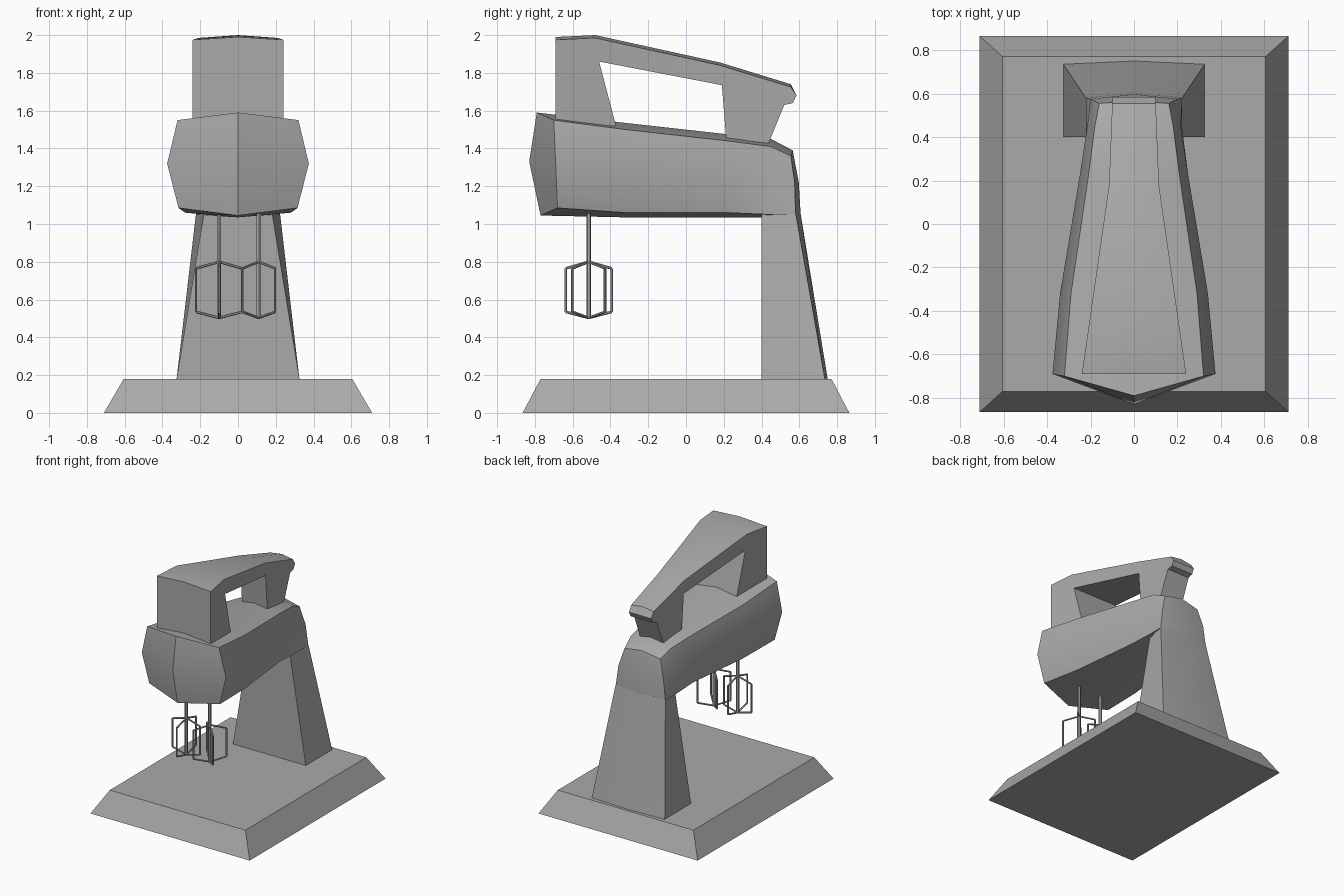
import bpy
import bmesh
import math
from mathutils import Vector

old_cube = bpy.data.objects.get("Cube")
if old_cube:
    bpy.data.objects.remove(old_cube, do_unlink=True)

# One plain grey for the whole mixer
grey = bpy.data.materials.new("plain_grey")
grey.use_nodes = True
grey.diffuse_color = (0.4, 0.4, 0.4, 1)
grey.node_tree.nodes["Principled BSDF"].inputs["Base Color"].default_value = grey.diffuse_color


def finish(name, bm, smooth_angle=None):
    """Turn a bmesh into a named, coloured object."""
    bmesh.ops.recalc_face_normals(bm, faces=bm.faces)
    mesh = bpy.data.meshes.new(name)
    bm.to_mesh(mesh)
    bm.free()
    mesh.materials.append(grey)
    obj = bpy.data.objects.new(name, mesh)
    bpy.context.collection.objects.link(obj)
    if smooth_angle:
        bpy.ops.object.select_all(action='DESELECT')
        obj.select_set(True)
        bpy.context.view_layer.objects.active = obj
        bpy.ops.object.shade_smooth_by_angle(angle=math.radians(smooth_angle))
    return obj


def mirrored_ring(half):
    """Complete a half outline whose first and last points lie on x = 0."""
    return half + [(-x, y, z) for x, y, z in reversed(half[1:-1])]


def loft(bm, rings):
    """Skin closed rings of equal length, returning their vertices."""
    loops = [[bm.verts.new(p) for p in ring] for ring in rings]
    for a, b in zip(loops, loops[1:]):
        for i in range(len(a)):
            j = (i + 1) % len(a)
            bm.faces.new((a[i], a[j], b[j], b[i]))
    return loops


# Base plate with sloping sides
def rectangle(x, y, z):
    return [(-x, -y, z), (x, -y, z), (x, y, z), (-x, y, z)]


bm = bmesh.new()
bottom, top = loft(bm, [rectangle(0.71, 0.865, 0), rectangle(0.605, 0.77, 0.18)])
bm.faces.new(bottom)
bm.faces.new(top)
finish("base_plate", bm)


# Column, tapering upwards with a faintly ridged back
def column_ring(front_x, back_x, back_y, ridge_y, z):
    return mirrored_ring([(0, 0.4, z), (front_x, 0.4, z), (back_x, back_y, z), (0, ridge_y, z)])


bm = bmesh.new()
bottom, top = loft(bm, [column_ring(0.325, 0.325, 0.735, 0.75, 0.18),
                        column_ring(0.18, 0.222, 0.58, 0.606, 1.06)])
bm.faces.new(bottom)
bm.faces.new(top)
finish("column", bm, 30)


# Motor head: sections run top, upper corner, side, lower corner, bottom
def section(y, upper, side, lower, top_z, bottom_z):
    return [(0, y, top_z), (upper[0], y, upper[1]), (side[0], y, side[1]),
            (lower[0], y, lower[1]), (0, y, bottom_z)]


front = [(0, -0.79, 1.59), (0.32, -0.7, 1.55), (0.375, -0.69, 1.32),
         (0.315, -0.68, 1.085), (0, -0.77, 1.045)]
back = [(0, 0.565, 1.39), (0.16, 0.555, 1.36), (0.2, 0.575, 1.22),
        (0.222, 0.58, 1.05), (0, 0.607, 1.05)]
halves = [front,
          section(-0.32, (0.29, 1.5), (0.34, 1.285), (0.28, 1.06), 1.535, 1.035),
          section(0.22, (0.21, 1.44), (0.25, 1.25), (0.22, 1.06), 1.475, 1.035),
          section(0.45, (0.18, 1.41), (0.215, 1.24), (0.22, 1.05), 1.45, 1.035),
          back]
bm = bmesh.new()
loops = loft(bm, [mirrored_ring(half) for half in halves])
for ring, centre in ((loops[0], (0, -0.83, 1.33)), (loops[-1], (0, 0.597, 1.22))):
    hub = bm.verts.new(centre)
    for i in range(0, len(ring), 2):
        bm.faces.new((hub, ring[i], ring[i + 1], ring[(i + 2) % len(ring)]))
finish("motor_head", bm, 30)

# Handle: side profile as (y, z), width shrinking towards the rear
profile = [(-0.69, 1.5), (-0.69, 1.975), (-0.48, 1.985), (0.18, 1.84), (0.555, 1.725),
           (0.585, 1.68), (0.565, 1.64), (0.52, 1.63), (0.43, 1.41),
           (0.215, 1.42), (0.19, 1.735), (-0.46, 1.86), (-0.36, 1.48)]
side_patches = [(0, 1, 2, 11, 12), (2, 3, 10, 11), (3, 4, 5, 6, 7, 10), (7, 8, 9, 10)]
crowned = range(1, 5)


def half_width(y):
    if y < 0.19:
        return 0.24 - 0.144 * (y + 0.69)
    return 0.113 - 0.035 * (y - 0.19)


bm = bmesh.new()
layers = []
for sign in (-1, 0, 1):
    layer = []
    for i, (y, z) in enumerate(profile):
        lift = 0.015 if sign == 0 and i in crowned else 0
        layer.append(bm.verts.new((sign * half_width(y), y, z + lift)))
    layers.append(layer)
for a, b in zip(layers, layers[1:]):
    for i in range(len(profile)):
        j = (i + 1) % len(profile)
        bm.faces.new((a[i], a[j], b[j], b[i]))
for layer in (layers[0], layers[-1]):
    for patch in side_patches:
        bm.faces.new([layer[i] for i in patch])
finish("handle", bm, 20)


# Beaters: a shaft with four bent wires each
def add_rod(bm, start, end, radius):
    start, end = Vector(start), Vector(end)
    axis = end - start
    turn = axis.to_track_quat('Z', 'Y').to_matrix().to_4x4()
    turn.translation = (start + end) / 2
    bmesh.ops.create_cone(bm, cap_ends=True, segments=6, radius1=radius, radius2=radius,
                          depth=axis.length, matrix=turn)


def beater(name, x, y, first_angle):
    bm = bmesh.new()
    add_rod(bm, (x, y, 0.5), (x, y, 1.1), 0.013)
    for k in range(4):
        angle = math.radians(first_angle + 90 * k)
        path = [(x + r * math.cos(angle), y + r * math.sin(angle), z)
                for r, z in ((0, 0.8), (0.122, 0.765), (0.122, 0.535), (0, 0.503))]
        for a, b in zip(path, path[1:]):
            add_rod(bm, a, b, 0.007)
    finish(name, bm)


beater("right_beater", -0.1, -0.515, 0)
beater("left_beater", 0.11, -0.515, 45)
